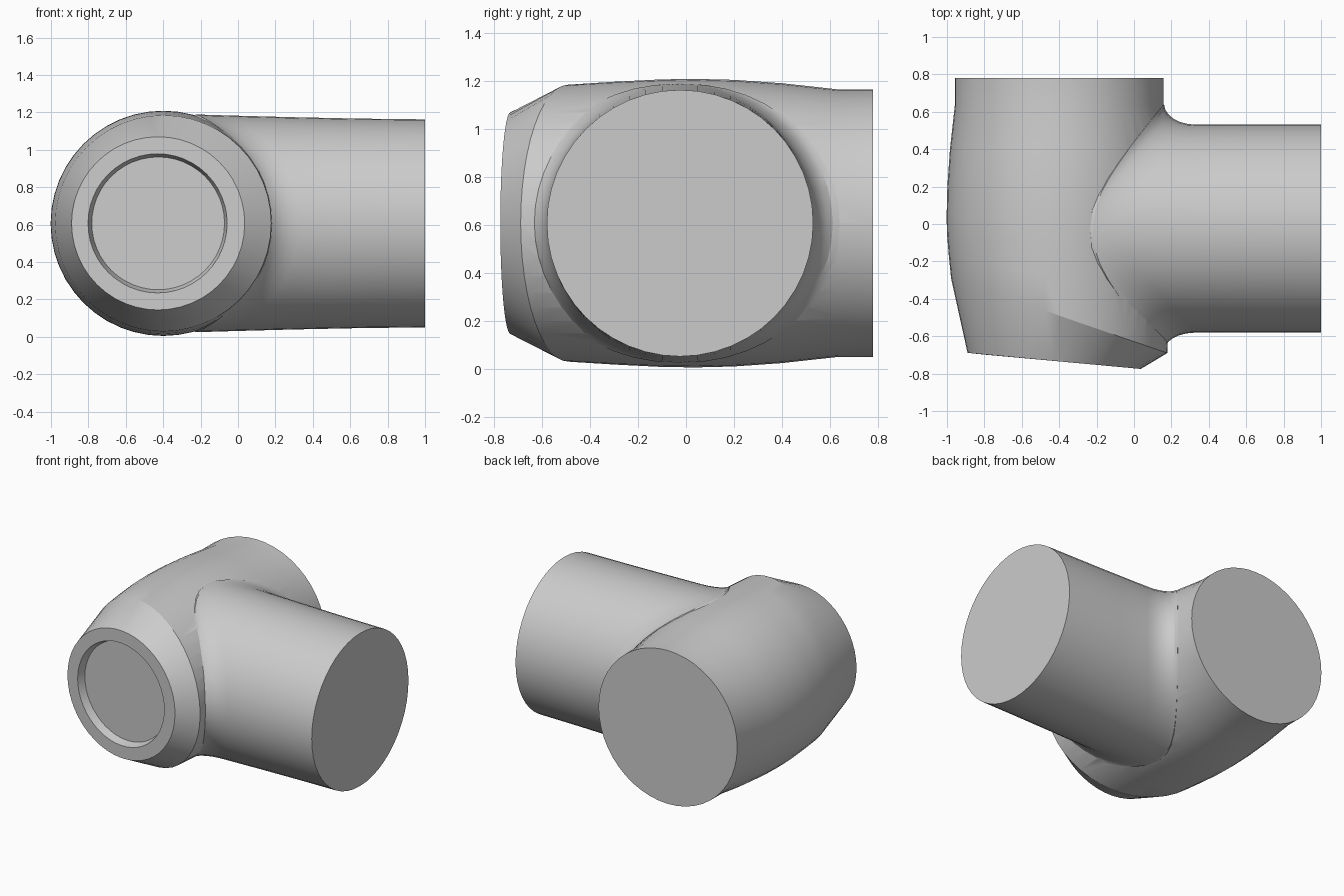
import bpy, bmesh, math

if "Cube" in bpy.data.objects:
    bpy.data.objects.remove(bpy.data.objects["Cube"])

SEG = 48
CX, CY, CZ = -0.40, -0.025, 0.607     # body axis x, branch axis y, common height

grey = bpy.data.materials.new("light grey")
grey.diffuse_color = (0.6, 0.6, 0.6, 1)
grey.use_nodes = True
grey.node_tree.nodes["Principled BSDF"].inputs["Base Color"].default_value = grey.diffuse_color


def loft(name, rings):
    """Closed solid skinned through rings of points, capped at both ends."""
    bm = bmesh.new()
    loops = [[bm.verts.new(p) for p in ring] for ring in rings]
    for a, b in zip(loops, loops[1:]):
        for i in range(SEG):
            j = (i + 1) % SEG
            bm.faces.new((a[i], a[j], b[j], b[i]))
    bm.faces.new(loops[0])
    bm.faces.new(loops[-1])
    bmesh.ops.recalc_face_normals(bm, faces=bm.faces)
    me = bpy.data.meshes.new(name)
    bm.to_mesh(me)
    bm.free()
    me.materials.append(grey)
    ob = bpy.data.objects.new(name, me)
    bpy.context.collection.objects.link(ob)
    return ob


ANGLES = [2 * math.pi * i / SEG for i in range(SEG)]


def body_ring(r, y, tilt, cx=CX):
    """Ring around the y axis; tilt shifts its right side forward."""
    return [(cx + r * math.cos(a), y - tilt * math.cos(a), CZ + r * math.sin(a))
            for a in ANGLES]


# main barrel: recessed tilted front, chamfer, bulge, straight rear collar
pipe_body = loft("pipe_body", [
    body_ring(0.355, -0.675, 0.032, -0.427),
    body_ring(0.372, -0.732, 0.034, -0.430),
    body_ring(0.463, -0.732, 0.043, -0.427),
    body_ring(0.578, -0.49, 0.20),
    body_ring(0.590, -0.30, 0.13),
    body_ring(0.600, -0.10, 0.05),
    body_ring(0.602, 0.04, 0),
    body_ring(0.598, 0.20, 0),
    body_ring(0.584, 0.40, 0),
    body_ring(0.558, 0.635, 0),
    body_ring(0.558, 0.78, 0),
])


# side branch, flaring front and back into the barrel
def branch_half_height(x):
    return 0.556 + 0.032 * (max(0, 1 - x) / 1.4) ** 1.5


def branch_curve(a):
    c, s = math.cos(a), math.sin(a)
    flare = 0.11 * math.copysign(abs(c) ** 0.6, c) if abs(c) > 1e-6 else 0
    y_end = CY + 0.556 * c + flare
    barrel_r = 0.602 - 0.10 * y_end ** 2
    xb = CX + math.sqrt(max(barrel_r ** 2 - (0.575 * s) ** 2, 0.02))
    start = xb + 0.17
    pts = []
    for t in (0, 0.33, 0.67):
        x = 1 + (start - 1) * t
        pts.append((x, CY + 0.556 * c, CZ + branch_half_height(x) * s))
    for k in range(7):
        q = k / 6 * math.pi / 2
        x = start - 0.17 * math.sin(q)
        pts.append((x, CY + 0.556 * c + flare * (1 - math.cos(q)),
                    CZ + branch_half_height(x) * s))
    pts.append((xb - 0.15, CY + 0.5 * c, CZ + 0.54 * s))
    return pts


side_branch = loft("side_branch", list(zip(*[branch_curve(a) for a in ANGLES])))

# weld branch and barrel into one skin
mod = pipe_body.modifiers.new("join", "BOOLEAN")
mod.operation = "UNION"
mod.solver = "EXACT"
mod.object = side_branch
bpy.context.view_layer.objects.active = pipe_body
bpy.ops.object.modifier_apply(modifier=mod.name)
bpy.data.objects.remove(side_branch)
pipe_body.name = "pipe_tee"
pipe_body.select_set(True)
bpy.ops.object.shade_smooth_by_angle(angle=math.radians(20))
